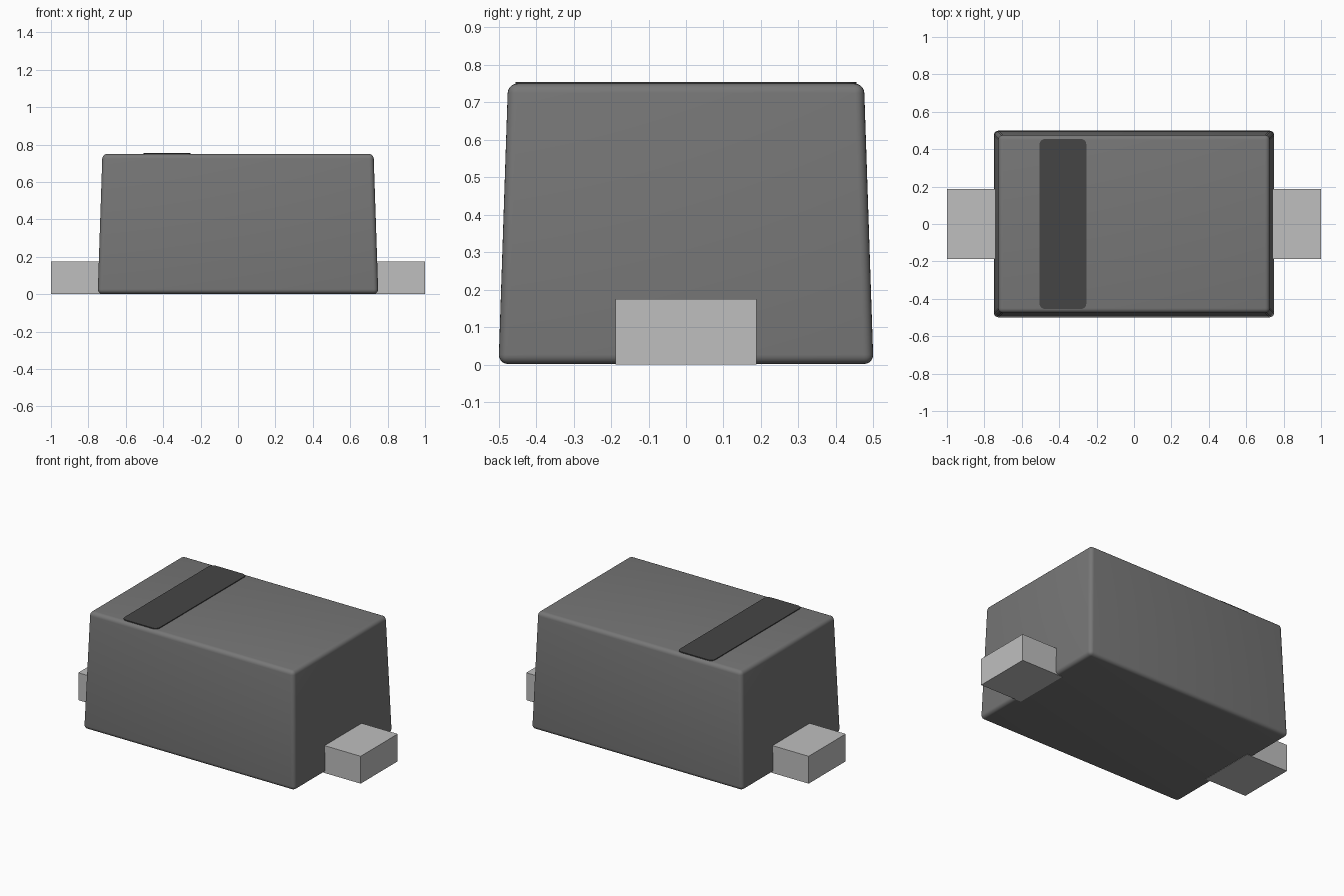
import bpy, bmesh
from math import radians

cube = bpy.data.objects.get("Cube")
if cube:
    bpy.data.objects.remove(cube, do_unlink=True)


def material(name, grey):
    m = bpy.data.materials.new(name)
    m.use_nodes = True
    colour = (grey, grey, grey, 1)
    m.diffuse_color = colour
    bsdf = next(n for n in m.node_tree.nodes if n.type == "BSDF_PRINCIPLED")
    bsdf.inputs["Base Color"].default_value = colour
    return m


def block(name, low, high, mat, taper=0, bevel=0, vertical_only=False):
    """Box from low to high, its top drawn in by taper, with rounded edges."""
    bm = bmesh.new()
    bmesh.ops.create_cube(bm, size=1)
    for v in bm.verts:
        side = [1 if c > 0 else -1 for c in v.co]
        for i in range(3):
            v.co[i] = high[i] if side[i] > 0 else low[i]
        if side[2] > 0:
            v.co.x -= side[0] * taper
            v.co.y -= side[1] * taper
    if bevel:
        edges = [e for e in bm.edges if not vertical_only
                 or abs(e.verts[0].co.z - e.verts[1].co.z) > 0.001]
        bmesh.ops.bevel(bm, geom=edges, offset=bevel, segments=5,
                        profile=0.5, affect="EDGES")
    bmesh.ops.recalc_face_normals(bm, faces=bm.faces)
    mesh = bpy.data.meshes.new(name)
    bm.to_mesh(mesh)
    bm.free()
    mesh.materials.append(mat)
    ob = bpy.data.objects.new(name, mesh)
    bpy.context.collection.objects.link(ob)
    if bevel:
        bpy.ops.object.select_all(action="DESELECT")
        ob.select_set(True)
        bpy.context.view_layer.objects.active = ob
        bpy.ops.object.shade_smooth_by_angle(angle=radians(30))
    return ob


plastic = material("grey plastic", 0.184)
marking = material("dark marking", 0.06)
metal = material("light metal", 0.52)

# Tapered, rounded package body
block("package_body", (-0.75, -0.5, 0.002), (0.75, 0.5, 0.75), plastic,
      taper=0.025, bevel=0.025)

# Raised polarity band on the top
block("polarity_band", (-0.505, -0.455, 0.747), (-0.255, 0.455, 0.755), marking,
      bevel=0.03, vertical_only=True)

# Terminals at both ends
for side, x0, x1 in (("right", -1, -0.7), ("left", 0.7, 1)):
    block(side + "_terminal", (x0, -0.1875, 0), (x1, 0.1875, 0.175), metal)
